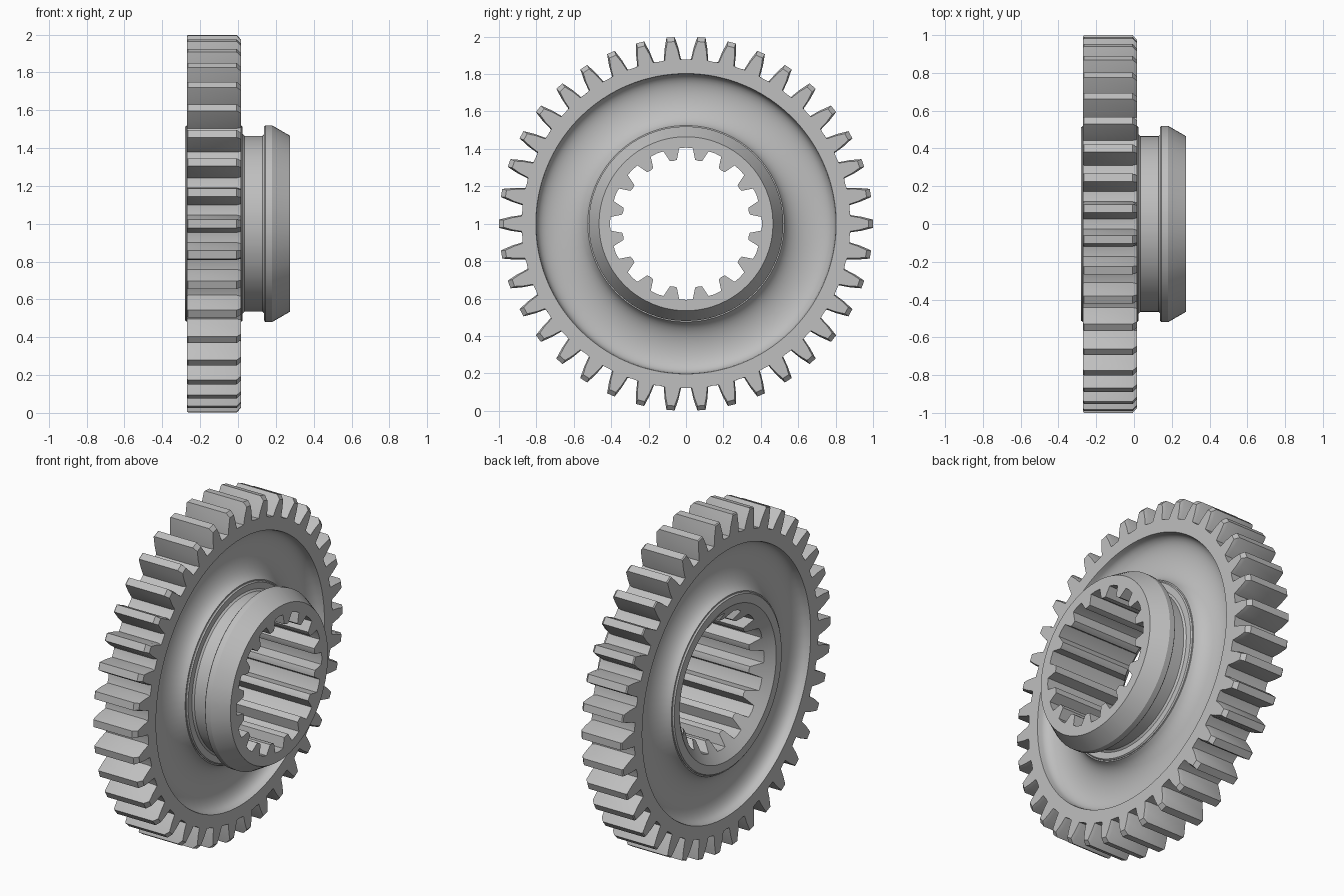
import bpy
import bmesh
import math
from mathutils import Vector
from mathutils.geometry import interpolate_bezier

default = bpy.data.objects.get("Cube")
if default:
    bpy.data.objects.remove(default, do_unlink=True)

steel = bpy.data.materials.new("grey steel")
steel.use_nodes = True
colour = (0.52, 0.52, 0.52, 1)
steel.diffuse_color = colour
steel.node_tree.nodes["Principled BSDF"].inputs["Base Color"].default_value = colour


def lathe(name, rings, count):
    """Join closed rings around the x axis; a ring holds (x, pitch fraction, radius) for one tooth."""
    bm = bmesh.new()
    pitch = math.tau / count
    loops = []
    for ring in rings:
        loop = []
        for i in range(count):
            for x, f, r in ring:
                a = (i + f) * pitch
                loop.append(bm.verts.new((x, r * math.cos(a), 1 + r * math.sin(a))))
        loops.append(loop)
    for a, b in zip(loops, loops[1:] + loops[:1]):
        n = len(a)
        for i in range(n):
            j = (i + 1) % n
            bm.faces.new((a[i], a[j], b[j], b[i]))
    bmesh.ops.recalc_face_normals(bm, faces=bm.faces)
    mesh = bpy.data.meshes.new(name)
    bm.to_mesh(mesh)
    bm.free()
    mesh.materials.append(steel)
    obj = bpy.data.objects.new(name, mesh)
    bpy.context.collection.objects.link(obj)
    bpy.ops.object.select_all(action="DESELECT")
    obj.select_set(True)
    bpy.context.view_layer.objects.active = obj
    bpy.ops.object.shade_smooth_by_angle(angle=math.radians(28))
    return obj


def circle(x, r, outline):
    return [(x, f, r) for f, _ in outline]


# Toothed rim with a dished web on both sides
tooth = [(-0.316, 0.88), (-0.24, 0.94), (-0.133, 1.0),
         (0.133, 1.0), (0.24, 0.94), (0.316, 0.88), (0.5, 0.877)]
MID, HALF = -0.1275, 0.1425


def tooth_ring(x, squeeze=1.0, height=1.0):
    return [(x, f * (squeeze if r > 0.879 else 1), 0.88 + (r - 0.88) * height)
            for f, r in tooth]


dish = interpolate_bezier(Vector((HALF - 0.01, 0.80, 0)), Vector((0.03, 0.80, 0)),
                          Vector((0.04, 0.56, 0)), Vector((HALF, 0.525, 0)), 18)
back = [circle(MID - p.x, p.y, tooth) for p in reversed(dish)]
front = [circle(MID + p.x, p.y, tooth) for p in dish]
rim_rings = [circle(MID - HALF, 0.49, tooth)] + back
rim_rings += [circle(MID - HALF, 0.803, tooth),
              tooth_ring(MID - HALF, 0.97, 0.95), tooth_ring(MID - HALF + 0.006),
              tooth_ring(MID + HALF - 0.022), tooth_ring(MID + HALF, 0.88, 0.8),
              circle(MID + HALF, 0.803, tooth)]
rim_rings += front + [circle(MID + HALF, 0.49, tooth)]
lathe("toothed_rim_and_web", rim_rings, 38)

# Hub with a grooved neck, tapered collar and splined bore
spline = [(-0.23, 0.405), (0, 0.407), (0.23, 0.405),
          (0.36, 0.345), (0.5, 0.342), (0.64, 0.345)]
outside = [(-0.28, 0.46), (-0.28, 0.512), (-0.272, 0.518), (0.018, 0.518),
           (0.025, 0.512), (0.025, 0.475), (0.035, 0.465), (0.13, 0.465),
           (0.138, 0.473), (0.138, 0.512), (0.145, 0.52), (0.18, 0.52),
           (0.275, 0.465)]
hub_rings = [circle(x, r, spline) for x, r in outside]
hub_rings.append([(0.275, f, r) for f, r in spline])
# The bore mouth is countersunk, so each spline starts where it meets the cone
hub_rings.append([(-0.28 + (0.46 - r) * 0.8, f, r) for f, r in spline])
lathe("splined_hub", hub_rings, 16)
